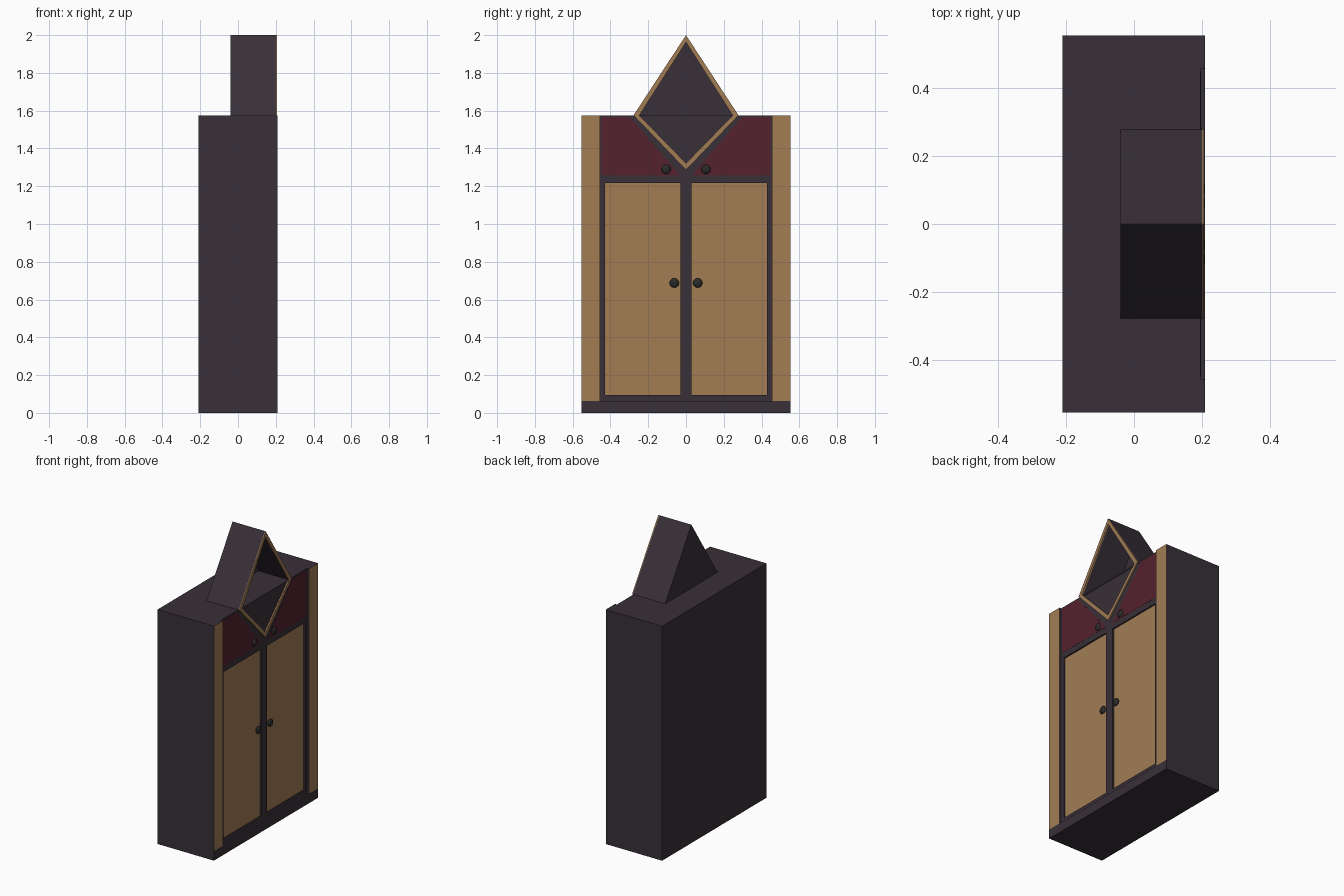
import bpy, bmesh, math
from mathutils import Vector

old = bpy.data.objects.get("Cube")
if old:
    bpy.data.objects.remove(old, do_unlink=True)


def material(name, rgb):
    m = bpy.data.materials.new(name)
    m.use_nodes = True
    m.diffuse_color = (*rgb, 1)
    bsdf = m.node_tree.nodes["Principled BSDF"]
    bsdf.inputs["Base Color"].default_value = (*rgb, 1)
    bsdf.inputs["Roughness"].default_value = 0.7
    return m


DARK = material("dark wood", (0.04, 0.03, 0.04))
TAN = material("tan wood", (0.36, 0.205, 0.09))
RED = material("deep red", (0.09, 0.016, 0.026))
IRON = material("knob iron", (0.024, 0.022, 0.022))


def finish(name, bm, *mats):
    bmesh.ops.recalc_face_normals(bm, faces=bm.faces)
    mesh = bpy.data.meshes.new(name)
    bm.to_mesh(mesh)
    bm.free()
    for m in mats:
        mesh.materials.append(m)
    obj = bpy.data.objects.new(name, mesh)
    bpy.context.collection.objects.link(obj)
    return obj


def prism(name, profile, x0, x1, mat, front_mat=None):
    """Extrude a (y, z) outline along x, with an optional colour on its +x face."""
    bm = bmesh.new()
    face = bm.faces.new([bm.verts.new((x0, y, z)) for y, z in profile])
    ext = bmesh.ops.extrude_face_region(bm, geom=[face])
    verts = [v for v in ext["geom"] if isinstance(v, bmesh.types.BMVert)]
    bmesh.ops.translate(bm, verts=verts, vec=(x1 - x0, 0, 0))
    bmesh.ops.recalc_face_normals(bm, faces=bm.faces)
    if front_mat:
        for f in bm.faces:
            f.material_index = int(f.normal.x > 0.9)
    return finish(name, bm, mat, *([front_mat] if front_mat else []))


def rect(y0, y1, z0, z1):
    return [(y0, z0), (y1, z0), (y1, z1), (y0, z1)]


def ring(name, outer, inner, x0, x1, mat):
    """Closed frame between two matching (y, z) outlines."""
    bm = bmesh.new()
    loops = [[bm.verts.new((x, y, z)) for y, z in outline]
             for outline, x in ((outer, x0), (outer, x1), (inner, x1), (inner, x0))]
    n = len(outer)
    for a in range(4):
        p, q = loops[a], loops[(a + 1) % 4]
        for i in range(n):
            j = (i + 1) % n
            bm.faces.new((p[i], p[j], q[j], q[i]))
    return finish(name, bm, mat)


def knob(name, y, z):
    bm = bmesh.new()
    bmesh.ops.create_uvsphere(bm, u_segments=16, v_segments=10, radius=0.025)
    bmesh.ops.scale(bm, vec=(0.5, 1, 1), verts=bm.verts)
    bmesh.ops.translate(bm, vec=(0.196, y, z), verts=bm.verts)
    for f in bm.faces:
        f.smooth = True
    finish(name, bm, IRON)


BACK, CORE, PANEL, FRAME, FRONT = -0.21, 0.18, 0.185, 0.195, 0.208
HALF, TOP, BASE, PILLAR = 0.553, 1.575, 0.063, 0.455

# Carcass and plinth
prism("carcass", rect(-HALF, HALF, 0, TOP), BACK, CORE, DARK)
prism("plinth", rect(-HALF, HALF, 0, BASE), CORE, FRONT, DARK)

# Front frame
prism("centre_stile", rect(-0.03, 0.03, BASE, 1.257), CORE, FRAME, DARK)
prism("bottom_rail", rect(-PILLAR, PILLAR, BASE, 0.095), CORE, FRAME, DARK)
prism("middle_rail", rect(-PILLAR, PILLAR, 1.217, 1.257), CORE, FRAME, DARK)
prism("top_rail", rect(-PILLAR, PILLAR, 1.567, TOP), CORE, FRAME, DARK)
prism("niche_support", [(-0.03, 1.257), (0.03, 1.257), (0.305, TOP), (-0.305, TOP)],
      CORE, FRAME, DARK)

# Mirrored pillars, doors, upper panels and knobs
for side, s in (("left", 1), ("right", -1)):
    def flip(outline):
        return [(s * y, z) for y, z in outline]
    prism(side + "_pillar", flip(rect(PILLAR, HALF, BASE, TOP)), CORE, FRONT, DARK, TAN)
    prism(side + "_stile", flip(rect(0.43, PILLAR, BASE, TOP)), CORE, FRAME, DARK)
    prism(side + "_door", flip(rect(0.03, 0.43, 0.095, 1.217)), CORE, PANEL, TAN)
    upper = [(0.03, 1.257), (0.448, 1.257), (0.448, 1.567), (0.298, 1.567)]
    prism(side + "_upper_panel", flip(upper), CORE, FRAME + 0.001, DARK, RED)
    knob(side + "_door_knob", s * 0.062, 0.688)
    knob(side + "_panel_knob", s * 0.105, 1.29)

# Open gabled niche with a diamond trim
outer = [(0.278, TOP), (0, 2.0), (-0.278, TOP), (0, 1.286)]
inner = [(0.247, TOP), (0, 1.962), (-0.247, TOP), (0, 1.322)]
roof_out = outer[:3]
roof_in = [(0.25, TOP), (0, 1.965), (-0.25, TOP)]
prism("niche_back", roof_out, -0.04, -0.025, DARK)
for side, s in (("left", 1), ("right", -1)):
    slab = [(s * 0.278, TOP), (0, 2.0), (0, 1.965), (s * 0.255, TOP)]
    prism(side + "_niche_roof", slab, -0.025, 0.2, DARK)
prism("niche_floor", rect(-0.278, 0.278, TOP - 0.01, TOP), CORE, 0.198, DARK)
ring("diamond_trim", outer, inner, 0.197, 0.206, TAN)
